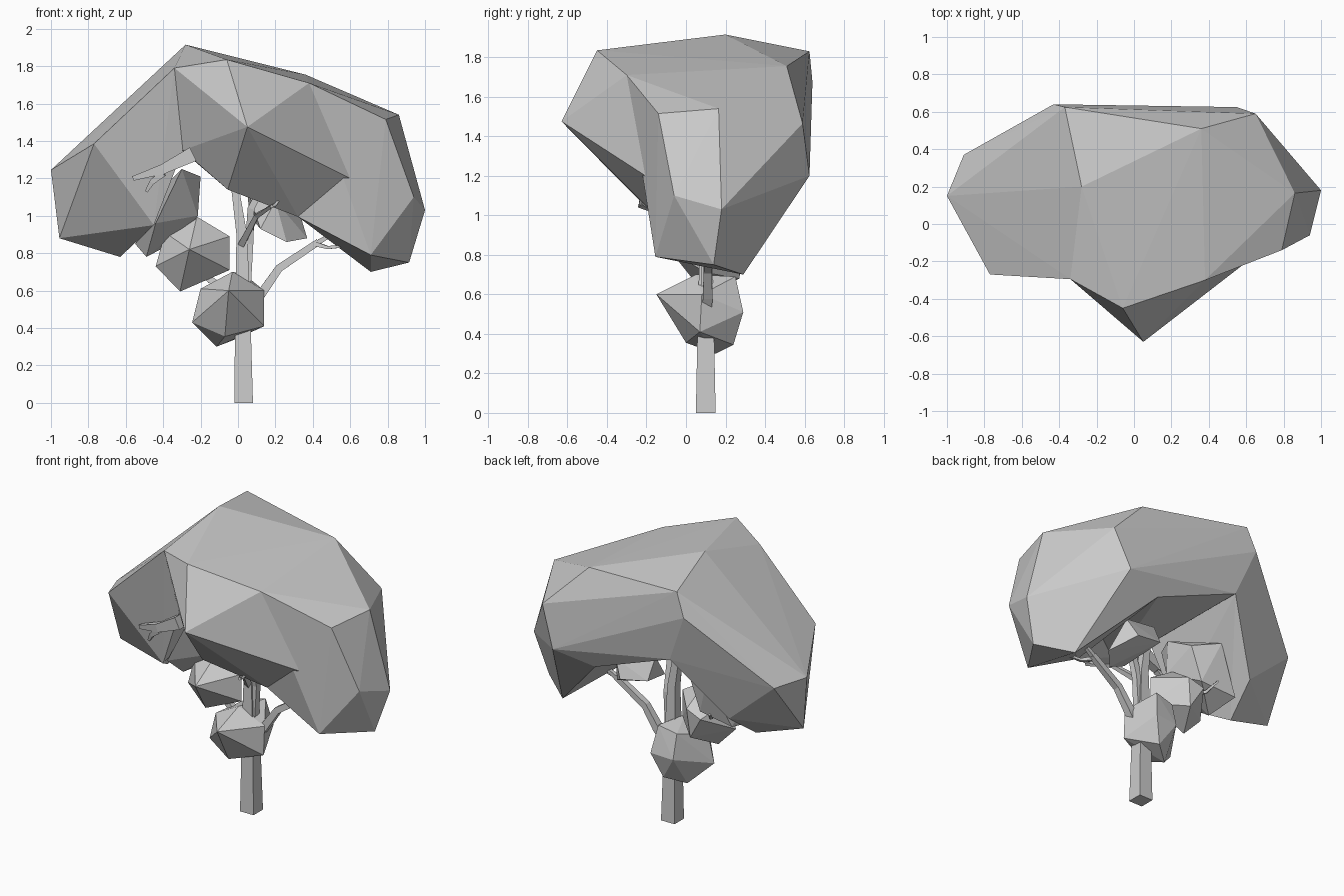
import bpy
import bmesh
from mathutils import Vector

default_cube = bpy.data.objects.get("Cube")
if default_cube:
    bpy.data.objects.remove(default_cube, do_unlink=True)


def make_material(name, colour):
    material = bpy.data.materials.new(name)
    material.use_nodes = True
    material.diffuse_color = colour
    material.node_tree.nodes["Principled BSDF"].inputs["Base Color"].default_value = colour
    return material


GREY = make_material("plain grey", (0.6, 0.6, 0.6, 1))


def finish(name, mesh_builder):
    """Turn a bmesh into a named, flat shaded object."""
    bmesh.ops.recalc_face_normals(mesh_builder, faces=mesh_builder.faces)
    mesh = bpy.data.meshes.new(name)
    mesh_builder.to_mesh(mesh)
    mesh_builder.free()
    mesh.materials.append(GREY)
    part = bpy.data.objects.new(name, mesh)
    bpy.context.scene.collection.objects.link(part)
    return part


def faceted_lobe(name, corners):
    """Closed faceted volume stretched around its corner points."""
    builder = bmesh.new()
    for corner in corners:
        builder.verts.new(corner)
    result = bmesh.ops.convex_hull(builder, input=builder.verts)
    unused = [item for item in result["geom_interior"] if isinstance(item, bmesh.types.BMVert)]
    bmesh.ops.delete(builder, geom=unused, context="VERTS")
    return finish(name, builder)


def limb(name, path, start_width, end_width):
    """Four sided limb that tapers along a path."""
    builder = bmesh.new()
    points = [Vector(point) for point in path]
    last = len(points) - 1
    rings = []
    for index, point in enumerate(points):
        direction = points[min(index + 1, last)] - points[max(index - 1, 0)]
        direction.normalize()
        across = Vector((0, 1, 0)).cross(direction).normalized()
        upward = direction.cross(across)
        half = (start_width + (end_width - start_width) * index / last) / 2
        ring = []
        for side, lift in ((-1, -1), (1, -1), (1, 1), (-1, 1)):
            offset = (across * side + upward * lift) * half
            if point.z == 0:
                offset.z = 0
            ring.append(builder.verts.new(point + offset))
        rings.append(ring)
    for lower, upper in zip(rings, rings[1:]):
        for index in range(len(lower)):
            following = (index + 1) % len(lower)
            builder.faces.new((lower[index], lower[following], upper[following], upper[index]))
    builder.faces.new(rings[0])
    builder.faces.new(rings[-1])
    return finish(name, builder)


# Corners shared by neighbouring canopy lobes
crown_top = (-.28, .2, 1.915)
crown_front_right = (-.34, -.295, 1.79)
crown_back_right = (-.37, .625, 1.83)
crown_back_edge = (-.43, .64, 1.675)
crown_back_left = (.36, .51, 1.755)
shoulder_front = (.38, -.3, 1.71)
shoulder_low = (.6, -.205, 1.2)
shoulder_back = (.65, .59, 1.465)
shoulder_back_low = (.55, .625, 1.2)
inner_front = (-.295, -.2, 1.35)
inner_back = (-.3, .6, 1.35)
nose = (.05, -.63, 1.475)
chin = (-.055, -.3, 1.14)
arch_front = (.32, -.15, .995)
arch_back = (.28, .56, 1.13)

# Canopy: overlapping faceted lobes forming an arch
faceted_lobe("canopy_middle", [
    crown_top, crown_front_right, crown_back_right, crown_back_edge, crown_back_left,
    shoulder_front, shoulder_low, shoulder_back, shoulder_back_low,
    inner_front, inner_back, arch_back, nose, chin,
    (-.06, -.45, 1.835), (.01, .58, 1.34),
])
faceted_lobe("canopy_front_rim", [
    nose, chin, shoulder_low, arch_front, (.3, .05, 1.2), (-.03, -.2, 1.16),
])
faceted_lobe("canopy_left_lobe", [
    crown_back_left, shoulder_front, shoulder_low, shoulder_back, shoulder_back_low,
    arch_front, arch_back,
    (.79, -.14, 1.515), (.86, .165, 1.54), (.94, -.06, 1.1), (1, .18, 1.03),
    (.71, -.155, .79), (.915, .14, .75), (.71, .29, .7),
])
faceted_lobe("canopy_right_lobe", [
    crown_top, crown_front_right, crown_back_right, crown_back_edge, inner_front, inner_back,
    (-.77, -.27, 1.385), (-1, .15, 1.245), (-.91, .37, 1.23),
    (-.955, .12, .88), (-.63, .16, .78), (-.45, -.15, .95), (-.59, .39, .95),
])
faceted_lobe("canopy_inner_clump", [
    (-.2, .08, 1.21), (-.215, .05, 1), (-.44, -.12, .96), (-.49, .12, .78), (-.55, .3, .85),
    (-.3, .28, .88), (-.22, .28, 1.1), (-.3, -.1, 1.25), (-.4, .35, 1.15),
])

# Separate leaf clumps below the canopy
faceted_lobe("low_clump", [
    (-.05, -.15, .6), (-.03, .05, .7), (.14, .08, .6), (.14, .07, .41), (-.07, 0, .355),
    (-.115, .15, .3), (-.245, .05, .43), (-.2, .05, .61), (.03, .25, .69),
    (.06, .29, .51), (-.1, .28, .5), (0, .24, .345), (-.1, .24, .66),
])
faceted_lobe("middle_clump", [
    (-.26, -.08, .82), (-.22, .1, .995), (-.045, .1, .89), (-.045, .1, .71),
    (-.31, .1, .595), (-.44, .1, .73), (-.39, .1, .91),
    (-.2, .28, .87), (-.31, .29, .83), (-.22, .27, .68),
])
faceted_lobe("upper_clump", [
    (.05, .25, 1.14), (.12, .05, .93), (.26, .08, .86), (.37, .2, .88),
    (.31, .3, 1.08), (.06, .32, 1), (.2, .08, 1.08), (.25, .34, .97),
])

# Trunk and the branches that fork from it
limb("trunk", [(.03, .1, 0), (.025, .1, .55), (.02, .1, .9), (-.03, .1, 1.25)], .1, .035)
limb("centre_branch", [(.04, .1, .55), (.06, .1, .85), (.07, .06, 1.04), (.15, .05, 1.2)], .05, .03)
limb("left_branch", [(.06, .1, .5), (.13, .11, .59), (.22, .11, .72), (.43, .12, .86)], .055, .035)
limb("left_twig", [(.4, .12, .84), (.5, .13, .9), (.66, .14, .93)], .03, .012)
limb("left_low_twig", [(.41, .11, .85), (.48, .07, .83), (.6, .05, .84)], .025, .01)
limb("right_branch", [(0, .1, .55), (-.15, .12, .66), (-.32, .12, .85), (-.4, .1, .98)], .045, .02)
limb("right_twig", [(-.28, .15, .82), (-.36, .25, .84), (-.4, .32, .9)], .025, .01)
limb("front_branch", [(.02, .08, .85), (.1, -.08, 1), (.18, -.24, 1.05)], .035, .015)
limb("front_twig", [(.16, -.2, 1.04), (.2, -.23, 1.06), (.23, -.23, 1.1)], .02, .01)

# Broken bough poking out of the right lobe
limb("broken_bough", [(-.24, -.26, 1.33), (-.4, -.26, 1.25), (-.56, -.23, 1.2)], .08, .025)
limb("broken_bough_twig", [(-.4, -.26, 1.23), (-.46, -.25, 1.18), (-.49, -.24, 1.13)], .04, .015)
